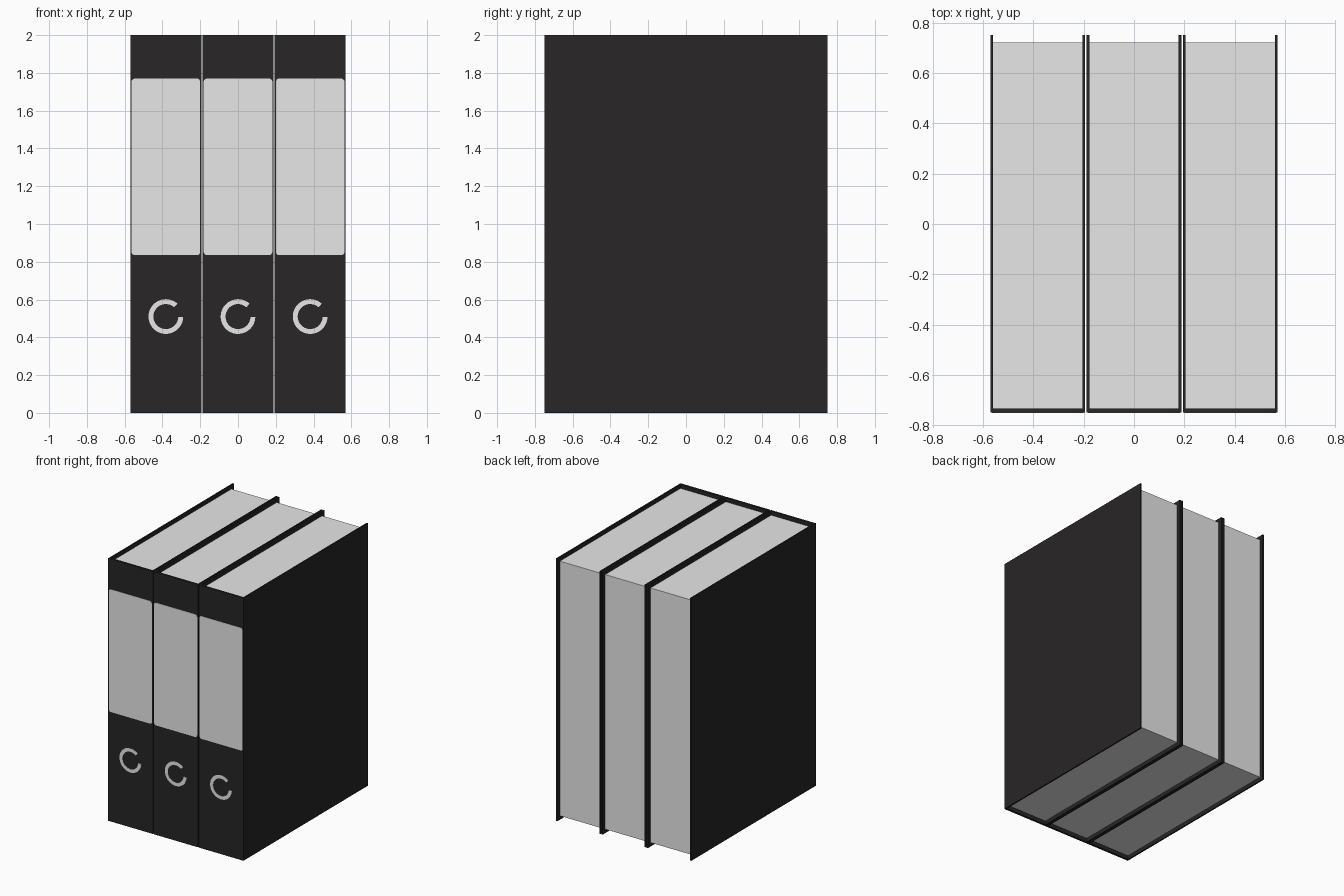
import bpy, bmesh, math

if "Cube" in bpy.data.objects:
    bpy.data.objects.remove(bpy.data.objects["Cube"])


def material(name, rgb):
    m = bpy.data.materials.new(name)
    m.diffuse_color = (*rgb, 1)
    m.use_nodes = True
    m.node_tree.nodes["Principled BSDF"].inputs["Base Color"].default_value = m.diffuse_color
    return m


DARK = material("dark cardboard", (0.021, 0.019, 0.019))
WHITE = material("white paper", (0.8, 0.8, 0.8))

PITCH, HALF_W, COVER, SPINE = 0.382, 0.188, 0.011, 0.016
FRONT, BACK, TOP = -0.748, 0.75, 2.0


def finish(name, bm, mat):
    bmesh.ops.recalc_face_normals(bm, faces=bm.faces)
    me = bpy.data.meshes.new(name)
    bm.to_mesh(me)
    bm.free()
    me.materials.append(mat)
    ob = bpy.data.objects.new(name, me)
    bpy.context.collection.objects.link(ob)
    return ob


def prism(name, outline, axis, start, depth, mat):
    """Extrude a flat outline along z (xy outline) or along y (xz outline)."""
    bm = bmesh.new()
    if axis == 'Z':
        pts, vec = [(a, b, start) for a, b in outline], (0, 0, depth)
    else:
        pts, vec = [(a, start, b) for a, b in outline], (0, depth, 0)
    face = bm.faces.new([bm.verts.new(p) for p in pts])
    ext = bmesh.ops.extrude_face_region(bm, geom=[face], use_keep_orig=True)
    moved = [v for v in ext['geom'] if isinstance(v, bmesh.types.BMVert)]
    bmesh.ops.translate(bm, verts=moved, vec=vec)
    return finish(name, bm, mat)


def arc(cx, cz, r, a0, a1, n):
    return [(cx + r * math.cos(math.radians(a0 + (a1 - a0) * i / n)),
             cz + r * math.sin(math.radians(a0 + (a1 - a0) * i / n)))
            for i in range(n + 1)]


for i in range(3):
    x = (i - 1) * PITCH
    inner = HALF_W - COVER

    # U-shaped cover: two boards joined by the spine
    u = [(-HALF_W, BACK), (-HALF_W, FRONT), (HALF_W, FRONT), (HALF_W, BACK),
         (inner, BACK), (inner, FRONT + SPINE), (-inner, FRONT + SPINE), (-inner, BACK)]
    prism(f"binder_cover_{i + 1}", [(x + a, b) for a, b in u], 'Z', 0, TOP, DARK)

    # Paper block, recessed at the top, bottom and back
    block = [(-inner, FRONT + SPINE), (inner, FRONT + SPINE), (inner, 0.72), (-inner, 0.72)]
    prism(f"paper_block_{i + 1}", [(x + a, b) for a, b in block], 'Z', 0.03, TOP - 0.06, WHITE)

    # Spine label with rounded corners
    w, z0, z1, r = 0.182, 0.835, 1.77, 0.018
    label = (arc(x + w - r, z1 - r, r, 0, 90, 5) + arc(x - w + r, z1 - r, r, 90, 180, 5)
             + arc(x - w + r, z0 + r, r, 180, 270, 5) + arc(x + w - r, z0 + r, r, 270, 360, 5))
    prism(f"spine_label_{i + 1}", label, 'Y', FRONT - 0.002, 0.003, WHITE)

    # Open finger ring on the spine
    ring = arc(x, 0.51, 0.092, 48, 358, 36) + arc(x, 0.51, 0.066, 358, 48, 36)
    prism(f"finger_ring_{i + 1}", ring, 'Y', FRONT - 0.002, 0.003, WHITE)
